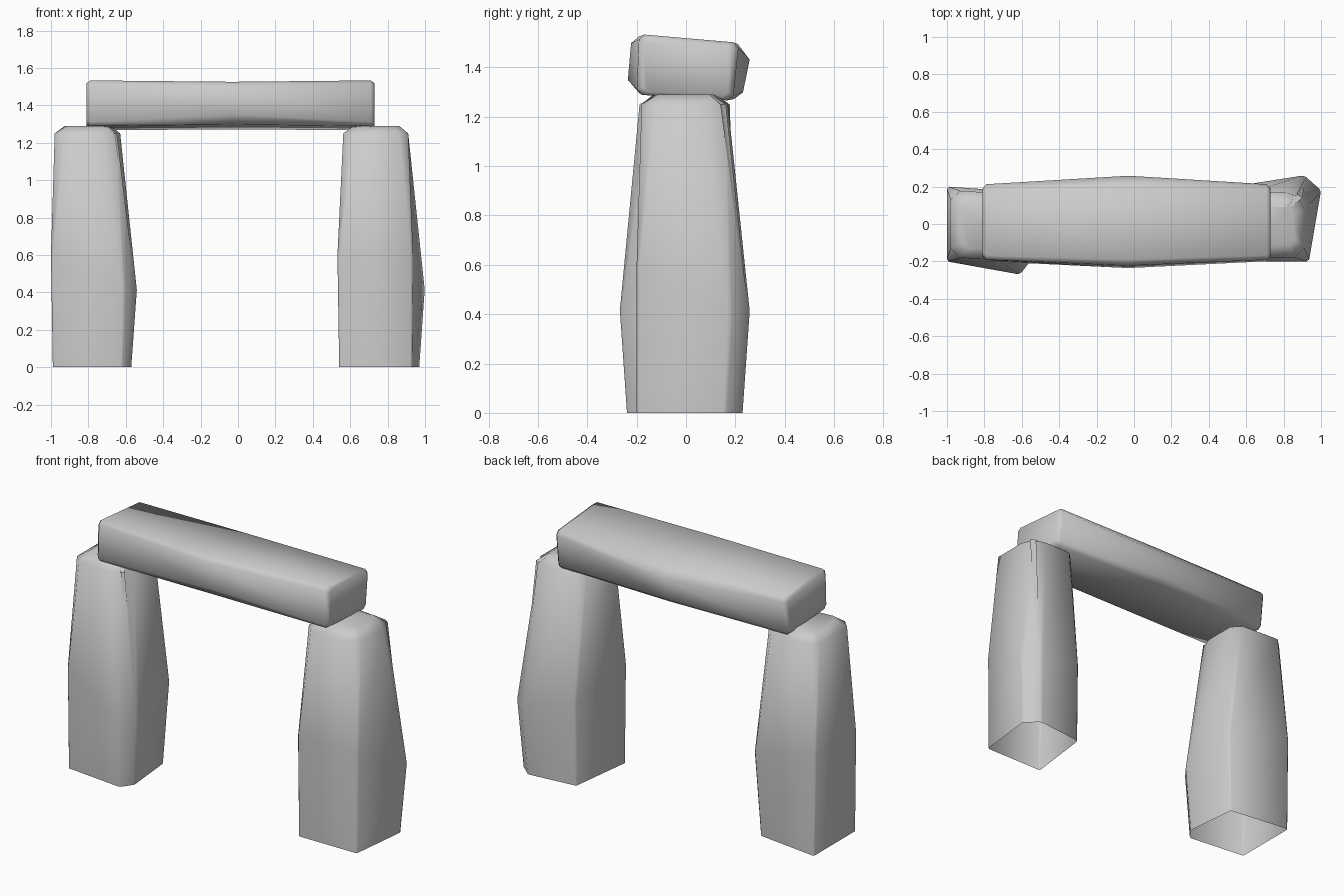
import bpy
import bmesh
from mathutils import Vector

cube = bpy.data.objects.get("Cube")
if cube:
    bpy.data.objects.remove(cube)

stone = bpy.data.materials.new("grey stone")
stone.use_nodes = True
GREY = (0.6, 0.6, 0.6, 1)
stone.diffuse_color = GREY
stone.node_tree.nodes["Principled BSDF"].inputs["Base Color"].default_value = GREY


def chamfer(corners, cuts):
    """Split every corner into two points set back along its edges."""
    pts = [Vector(c) for c in corners]
    ring = []
    for i, p in enumerate(pts):
        for q in (pts[i - 1], pts[(i + 1) % len(pts)]):
            ring.append(p + (q - p).normalized() * cuts[i])
    return ring


def shrink(ring, amount, shift):
    """Inset copy of a ring, moved along by shift."""
    mid = sum(ring, Vector()) / len(ring)
    return [p + (mid - p).normalized() * amount + Vector(shift) for p in ring]


def loft(name, rings, cap_start):
    bm = bmesh.new()
    rows = [[bm.verts.new(p) for p in ring] for ring in rings]
    for a, b in zip(rows, rows[1:]):
        for i in range(len(a)):
            j = (i + 1) % len(a)
            bm.faces.new((a[i], a[j], b[j], b[i]))
    bm.faces.new(rows[-1])
    if cap_start:
        bm.faces.new(rows[0][::-1])
    mesh = bpy.data.meshes.new(name)
    bm.to_mesh(mesh)
    bm.free()
    mesh.materials.append(stone)
    obj = bpy.data.objects.new(name, mesh)
    bpy.context.collection.objects.link(obj)
    bpy.ops.object.select_all(action="DESELECT")
    obj.select_set(True)
    bpy.context.view_layer.objects.active = obj
    bpy.ops.object.shade_smooth_by_angle(angle=1.1)


def pillar(name, foot, belly, head):
    """Upright stone, open underneath: foot, swollen belly, narrowed head."""
    n = len(foot)
    top = chamfer([(x, y, 1.25) for x, y in head], [0.05] * n)
    loft(name, [chamfer([(x, y, 0) for x, y in foot], [0.008] * n),
                chamfer(belly, [0.012] * n),
                top, shrink(top, 0.07, (0, 0, 0.04))], False)


# Upright stones, corners listed counterclockwise
pillar("right_upright",
       [(-0.99, 0.2), (-0.99, -0.2), (-0.62, -0.24), (-0.57, -0.17), (-0.6, 0.15)],
       [(-1, 0.2, 0.6), (-1, -0.2, 0.6), (-0.61, -0.27, 0.41), (-0.54, -0.18, 0.41), (-0.57, 0.17, 0.5)],
       [(-0.98, 0.18), (-0.98, -0.18), (-0.68, -0.19), (-0.63, -0.13), (-0.63, 0.16)])
pillar("left_upright",
       [(0.54, -0.2), (0.93, -0.2), (0.97, 0.16), (0.89, 0.23), (0.59, 0.2)],
       [(0.53, -0.2, 0.6), (0.935, -0.2, 0.6), (1, 0.18, 0.41), (0.91, 0.26, 0.41), (0.59, 0.21, 0.5)],
       [(0.56, -0.18), (0.91, -0.18), (0.91, 0.13), (0.86, 0.17), (0.58, 0.17)])


# Lintel: tilted block with a swollen middle
def section(x, profile, cuts):
    return chamfer([(x, y, z) for y, z in profile], cuts)


end = [(-0.2, 1.29), (0.19, 1.265), (0.215, 1.5), (-0.19, 1.535)]
middle = [(-0.24, 1.3), (0.225, 1.27), (0.27, 1.49), (-0.22, 1.528)]
soft = [0.022] * 4
near, far = section(-0.79, end, soft), section(0.71, end, soft)
loft("lintel", [shrink(near, 0.025, (-0.02, 0, 0)), near,
                section(-0.03, middle, [0.05, 0.03, 0.06, 0.03]),
                far, shrink(far, 0.025, (0.02, 0, 0))], True)
